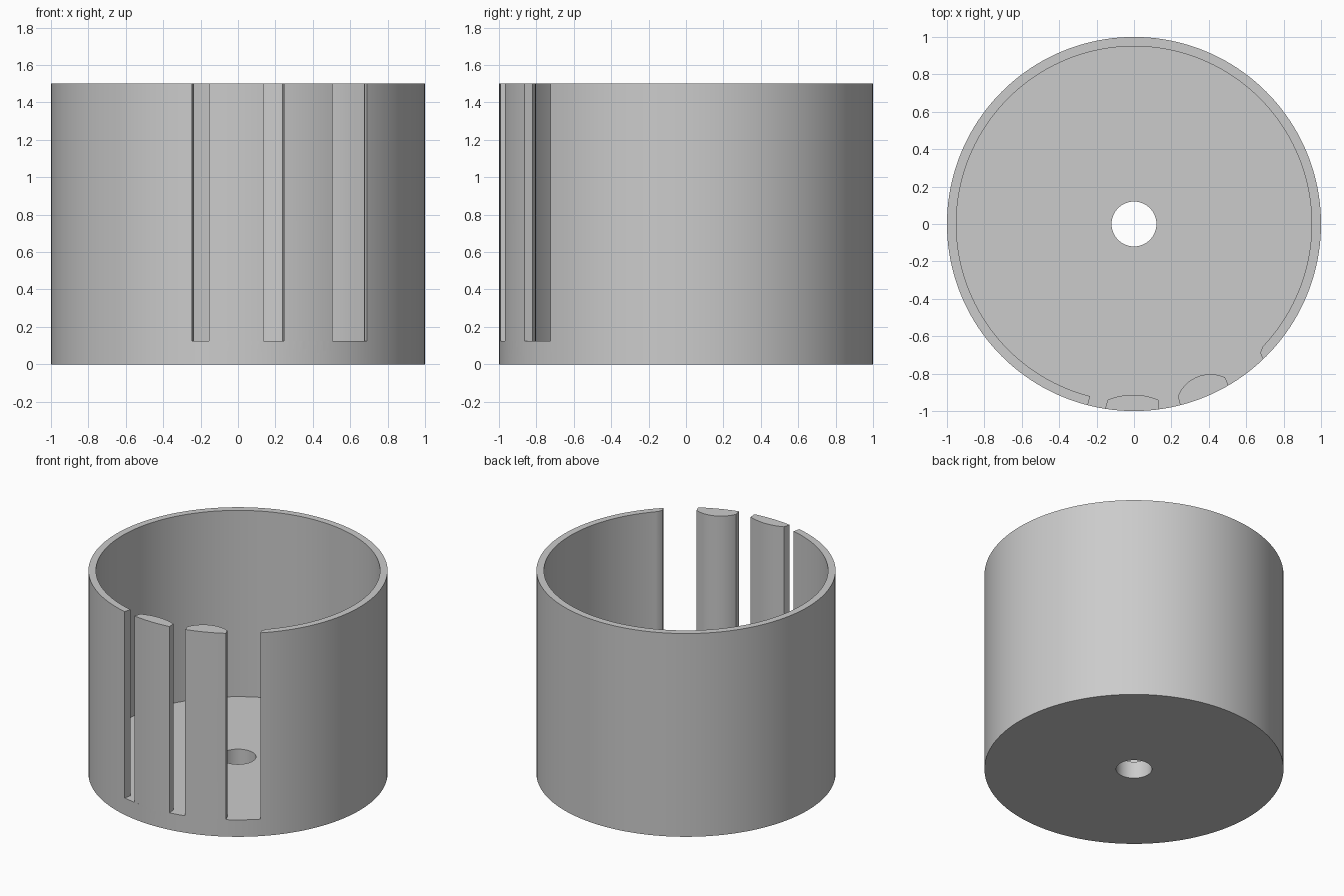
import bpy, bmesh, math
from mathutils import Vector

SEGMENTS = 160
FLOOR, HEIGHT = 0.125, 1.5

if "Cube" in bpy.data.objects:
    bpy.data.objects.remove(bpy.data.objects["Cube"], do_unlink=True)

grey = bpy.data.materials.new("plain_grey")
grey.use_nodes = True
grey.diffuse_color = (0.6, 0.6, 0.6, 1)
grey.node_tree.nodes["Principled BSDF"].inputs["Base Color"].default_value = grey.diffuse_color


def finish(name, bm):
    bmesh.ops.recalc_face_normals(bm, faces=bm.faces)
    mesh = bpy.data.meshes.new(name)
    bm.to_mesh(mesh)
    bm.free()
    mesh.materials.append(grey)
    obj = bpy.data.objects.new(name, mesh)
    bpy.context.collection.objects.link(obj)
    return obj


def lathe(name, profile):
    """Spin a closed (radius, z) profile around the z axis."""
    bm = bmesh.new()
    rings = []
    for i in range(SEGMENTS):
        a = math.tau * i / SEGMENTS
        rings.append([bm.verts.new((r * math.cos(a), r * math.sin(a), z)) for r, z in profile])
    n = len(profile)
    for i, ring in enumerate(rings):
        after = rings[(i + 1) % SEGMENTS]
        for j in range(n):
            k = (j + 1) % n
            bm.faces.new((ring[j], after[j], after[k], ring[k]))
    return finish(name, bm)


def prism(name, outline, bottom, top):
    bm = bmesh.new()
    face = bm.faces.new([bm.verts.new((x, y, bottom)) for x, y in outline])
    moved = bmesh.ops.extrude_face_region(bm, geom=[face])["geom"]
    bmesh.ops.translate(bm, vec=(0, 0, top - bottom),
                        verts=[v for v in moved if isinstance(v, bmesh.types.BMVert)])
    return finish(name, bm)


def arc(start, middle, end, steps=16):
    """Points on the circle through three points, from start to end."""
    a, b, c = (Vector(p) for p in (start, middle, end))
    u, v = b - a, c - a
    d = 2 * (u.x * v.y - u.y * v.x)
    uu, vv = u.length_squared, v.length_squared
    centre = a + Vector((v.y * uu - u.y * vv, u.x * vv - v.x * uu)) / d
    r = (a - centre).length
    t0 = math.atan2(*(a - centre).yx)
    t1 = math.atan2(*(c - centre).yx)
    sweep = (t1 - t0 + math.pi) % math.tau - math.pi
    return [(centre.x + r * math.cos(t0 + sweep * i / steps),
             centre.y + r * math.sin(t0 + sweep * i / steps)) for i in range(steps + 1)]


def rim(x0, x1, steps=12):
    """Points along the outer wall at the front, between two x positions."""
    a0, a1 = math.asin(x0), math.asin(x1)
    angles = [a0 + (a1 - a0) * i / steps for i in range(steps + 1)]
    return [(math.sin(a), -math.cos(a)) for a in angles]


def combine(target, other, operation):
    mod = target.modifiers.new(operation.lower(), "BOOLEAN")
    mod.object, mod.operation, mod.solver = other, operation, "EXACT"
    bpy.context.view_layer.objects.active = target
    bpy.ops.object.modifier_apply(modifier=mod.name)
    bpy.data.objects.remove(other, do_unlink=True)


# Round cup with a hole through its floor
cup = lathe("slotted_cup", [(0.12, 0), (1, 0), (1, HEIGHT), (0.95, HEIGHT),
                            (0.95, FLOOR), (0.12, FLOOR)])

# Wide front opening, with a notched end on the left side
opening = prism("opening_cutter",
                [(-0.265, -1.05), (-0.247, -0.97), (-0.235, -0.92), (-0.2, -0.8),
                 (0.5, -0.6), (0.69, -0.65), (0.675, -0.69), (0.69, -0.724),
                 (0.73, -0.8), (0.4, -1.2)], FLOOR, HEIGHT + 0.2)
combine(cup, opening, "DIFFERENCE")

# Two upright posts standing in the opening
middle_post = rim(-0.155, 0.135) + arc((0.13, -0.94), (0, -0.913), (-0.14, -0.94))
side_post = rim(0.247, 0.505) + arc((0.487, -0.82), (0.41, -0.803), (0.235, -0.92))
for name, outline in (("middle_post", middle_post), ("side_post", side_post)):
    post = prism(name, outline, FLOOR, HEIGHT)
    post.select_set(False)
    combine(cup, post, "UNION")

# Smooth curved walls, sharp rims and slot edges
bpy.ops.object.select_all(action="DESELECT")
cup.select_set(True)
bpy.context.view_layer.objects.active = cup
bpy.ops.object.shade_smooth_by_angle(angle=math.radians(25))
